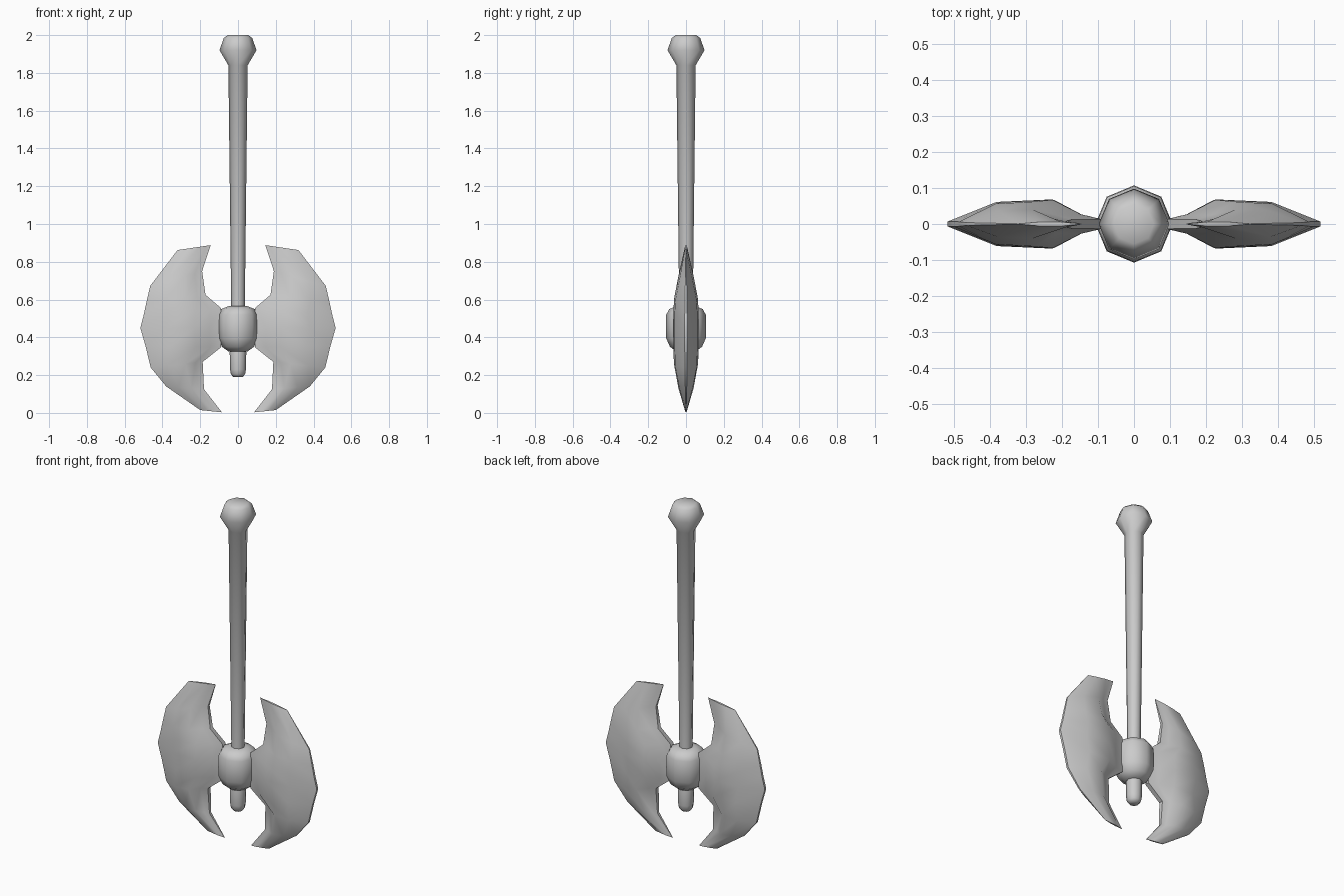
import bpy, bmesh, math

if "Cube" in bpy.data.objects:
    bpy.data.objects.remove(bpy.data.objects["Cube"])


def finish(bm, name, angle):
    bmesh.ops.recalc_face_normals(bm, faces=bm.faces)
    mesh = bpy.data.meshes.new(name)
    bm.to_mesh(mesh)
    bm.free()
    ob = bpy.data.objects.new(name, mesh)
    bpy.context.collection.objects.link(ob)
    bpy.ops.object.select_all(action='DESELECT')
    ob.select_set(True)
    bpy.context.view_layer.objects.active = ob
    bpy.ops.object.shade_smooth_by_angle(angle=math.radians(angle))
    return ob


def lathe(name, profile, sides=8):
    """Closed solid of revolution from (radius, z) points."""
    bm = bmesh.new()
    rings = [[bm.verts.new((r * math.cos(math.tau * i / sides),
                            r * math.sin(math.tau * i / sides), z))
              for i in range(sides)] for r, z in profile]
    for a, b in zip(rings, rings[1:]):
        for i in range(sides):
            j = (i + 1) % sides
            bm.faces.new((a[i], a[j], b[j], b[i]))
    bm.faces.new(rings[0])
    bm.faces.new(rings[-1])
    return finish(bm, name, 60)


def blade(name, side):
    """Lens-shaped blade lofted through rows running from inner to outer edge."""
    # inner x, inner z, outer x, outer z, half thickness
    rows = [(.145, .888, .32, .862, .006), (.19, .75, .465, .672, .040),
            (.172, .625, .485, .585, .062), (.09, .555, .50, .515, .067),
            (.09, .45, .517, .45, .068), (.09, .347, .49, .355, .067),
            (.187, .27, .462, .24, .064), (.18, .125, .38, .14, .040),
            (.085, .003, .20, .015, .004)]
    # position across the row, share of the thickness
    columns = [(0, .2), (.14, .4), (.33, 1), (.68, .9), (1, .1)]
    bm = bmesh.new()
    loops = []
    for xi, zi, xo, zo, t in rows:
        pts = [(side * (xi + (xo - xi) * f), t * k, zi + (zo - zi) * f)
               for f, k in columns]
        front = [bm.verts.new((x, -y, z)) for x, y, z in pts]
        back = [bm.verts.new(p) for p in pts]
        loops.append(front + back[::-1])
    n = len(loops[0])
    for a, b in zip(loops, loops[1:]):
        for i in range(n):
            j = (i + 1) % n
            bm.faces.new((a[i], a[j], b[j], b[i]))
    bm.faces.new(loops[0])
    bm.faces.new(loops[-1])
    return finish(bm, name, 50)


# Shaft with knob at the top and rounded stub at the bottom
lathe("handle", [(.025, .19), (.038, .205), (.042, .23), (.044, .32), (.036, .36),
                 (.036, .56), (.051, 1.84), (.098, 1.92), (.075, 1.985), (.055, 2.0)])

# Rounded collar that carries the blades
lathe("collar", [(.05, .325), (.085, .35), (.105, .395), (.107, .45),
                 (.105, .52), (.088, .55), (.05, .565)])

# Twin blades
for label, side in (("left_blade", -1), ("right_blade", 1)):
    blade(label, side)
